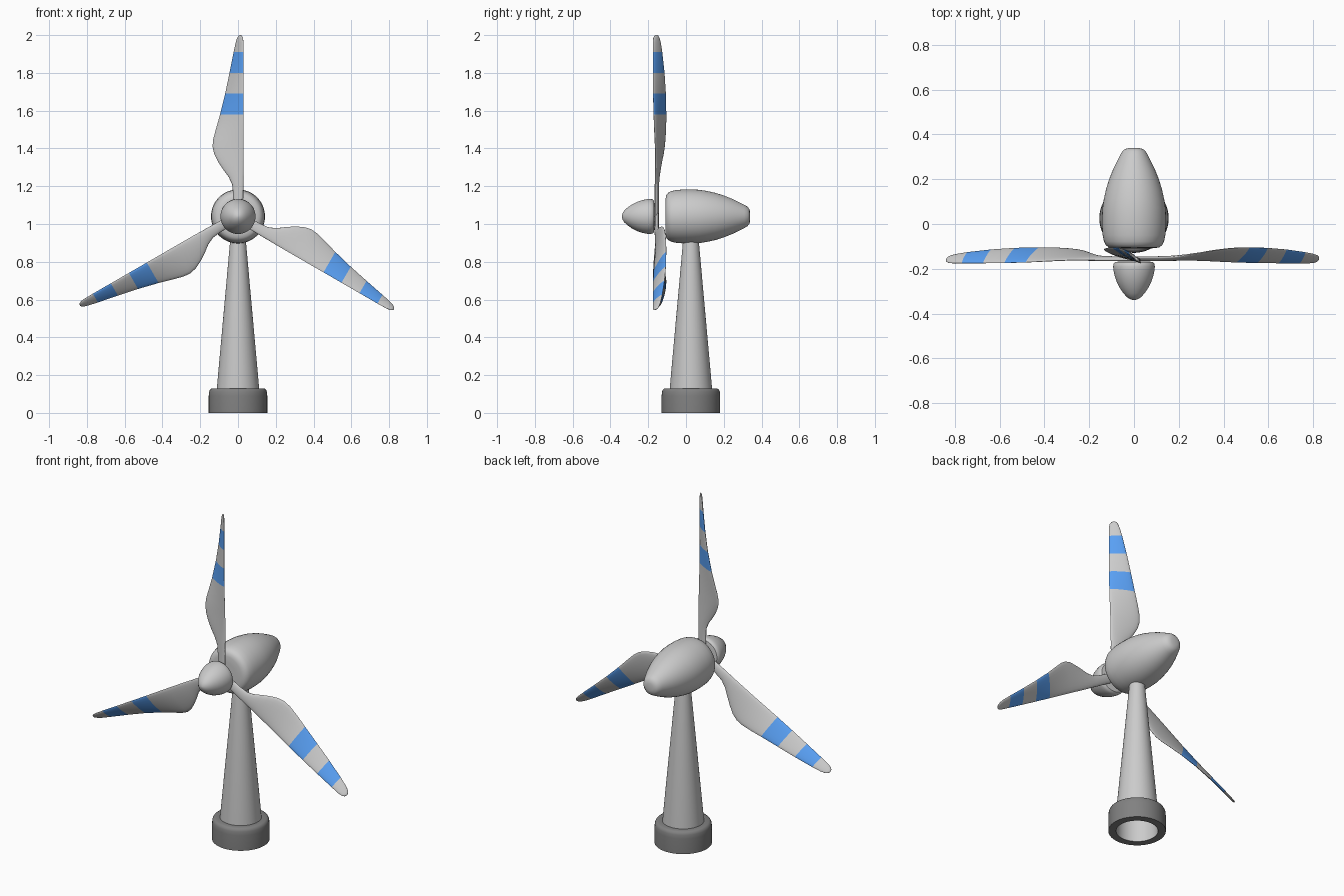
import bpy, bmesh
from math import sin, cos, pi, radians
from mathutils import Matrix, Vector

if "Cube" in bpy.data.objects:
    bpy.data.objects.remove(bpy.data.objects["Cube"])

AXIS_Z = 1.04      # height of the rotor axis
TOWER_Y = 0.026    # tower centre line


def material(name, color):
    m = bpy.data.materials.new(name)
    m.diffuse_color = color
    m.use_nodes = True
    m.node_tree.nodes["Principled BSDF"].inputs["Base Color"].default_value = m.diffuse_color
    return m


def finish(name, bm, mats=(), angle=40):
    bmesh.ops.recalc_face_normals(bm, faces=bm.faces)
    me = bpy.data.meshes.new(name)
    bm.to_mesh(me)
    bm.free()
    ob = bpy.data.objects.new(name, me)
    bpy.context.collection.objects.link(ob)
    for m in mats:
        me.materials.append(m)
    bpy.ops.object.select_all(action='DESELECT')
    ob.select_set(True)
    bpy.context.view_layer.objects.active = ob
    bpy.ops.object.shade_smooth_by_angle(angle=radians(angle))
    return ob


def bridge(bm, a, b, mat=0):
    n = len(a)
    for i in range(n):
        f = bm.faces.new((a[i], a[(i + 1) % n], b[(i + 1) % n], b[i]))
        f.material_index = mat


def lathe(name, profile, place, closed=False, caps=False, mats=(), n=48):
    """Spin (radius, height) points about z, then move into place."""
    bm = bmesh.new()
    rings = [[bm.verts.new((r * cos(2 * pi * i / n), r * sin(2 * pi * i / n), h))
              for i in range(n)] for r, h in profile]
    for a, b in zip(rings, rings[1:]):
        bridge(bm, a, b)
    if closed:
        bridge(bm, rings[-1], rings[0])
    if caps:
        bm.faces.new(rings[0])
        bm.faces.new(rings[-1])
    bm.transform(place)
    return finish(name, bm, mats)


dark = material("dark_grey", (0.22, 0.22, 0.22, 1))
grey = material("light_grey", (0.8, 0.8, 0.8, 1))
blue = material("blue", (0.1, 0.35, 0.9, 1))

upright = Matrix.Translation((0, TOWER_Y, 0))
# z of the profile becomes y of the model
along_y = Matrix.Translation((0, 0, AXIS_Z)) @ Matrix.Rotation(-pi / 2, 4, 'X')

# Base collar, open underneath
lathe("base", [(0.113, 0), (0.155, 0), (0.155, 0.09), (0.153, 0.112), (0.148, 0.124),
               (0.138, 0.13), (0.113, 0.13)], upright, closed=True, mats=[dark])

# Hollow tapering tower
lathe("tower", [(0.112, 0), (0.112, 0.13), (0.04, 0.93)], upright)

# Nacelle
lathe("nacelle", [(0.06, -0.109), (0.095, -0.108), (0.113, -0.104), (0.126, -0.094),
                  (0.134, -0.078), (0.14, -0.05), (0.143, -0.01), (0.143, 0.03),
                  (0.141, 0.07), (0.135, 0.11), (0.125, 0.155), (0.111, 0.2),
                  (0.093, 0.245), (0.076, 0.28), (0.062, 0.308), (0.052, 0.325),
                  (0.04, 0.335), (0.022, 0.34)], along_y, caps=True)

# Hub nose cone
lathe("hub", [(0.07, -0.168), (0.084, -0.17), (0.091, -0.178), (0.093, -0.19),
              (0.092, -0.205), (0.087, -0.23), (0.078, -0.257), (0.064, -0.285),
              (0.047, -0.31), (0.03, -0.328), (0.016, -0.336), (0.004, -0.34)],
      along_y, caps=True)

# Blade stations: radius, rear edge x, y, front edge x, y, thickness
STATIONS = [
    (0.00, -0.025, -0.150, 0.027, -0.160, 0.020),
    (0.12, -0.026, -0.150, 0.028, -0.160, 0.020),
    (0.17, -0.031, -0.148, 0.029, -0.160, 0.020),
    (0.21, -0.050, -0.144, 0.029, -0.160, 0.020),
    (0.25, -0.080, -0.137, 0.030, -0.160, 0.020),
    (0.29, -0.106, -0.129, 0.030, -0.161, 0.020),
    (0.33, -0.126, -0.120, 0.030, -0.162, 0.020),
    (0.37, -0.135, -0.114, 0.030, -0.163, 0.020),
    (0.41, -0.131, -0.110, 0.030, -0.165, 0.020),
    (0.47, -0.115, -0.106, 0.030, -0.168, 0.019),
    (0.54, -0.095, -0.105, 0.030, -0.171, 0.018),
    (0.65, -0.068, -0.107, 0.030, -0.174, 0.017),
    (0.76, -0.045, -0.114, 0.030, -0.175, 0.016),
    (0.87, -0.023, -0.126, 0.030, -0.175, 0.015),
    (0.92, -0.012, -0.134, 0.029, -0.175, 0.014),
    (0.945, -0.004, -0.140, 0.026, -0.173, 0.012),
    (0.957, 0.004, -0.147, 0.020, -0.167, 0.008),
    (0.960, 0.009, -0.153, 0.014, -0.160, 0.004),
]
STRIPES = (0.54, 0.76)   # stations where a blue band starts


def blade(name, turn, n=20):
    bm = bmesh.new()
    rings = []
    for r, x0, y0, x1, y1, t in STATIONS:
        a, b = Vector((x0, y0, r)), Vector((x1, y1, r))
        mid, half = (a + b) / 2, (b - a) / 2
        side = Vector((-half.y, half.x, 0)).normalized() * t / 2
        rings.append([bm.verts.new(mid + half * cos(2 * pi * i / n) + side * sin(2 * pi * i / n))
                      for i in range(n)])
    for s, a, b in zip(STATIONS, rings, rings[1:]):
        bridge(bm, a, b, 1 if s[0] in STRIPES else 0)
    bm.faces.new(rings[0])
    bm.faces.new(rings[-1])
    bm.transform(Matrix.Translation((0, 0, AXIS_Z)) @ Matrix.Rotation(turn, 4, 'Y'))
    return finish(name, bm, [grey, blue], angle=60)


# Three blades around the rotor axis
for k in range(3):
    blade(f"blade_{k + 1}", k * 2 * pi / 3)
